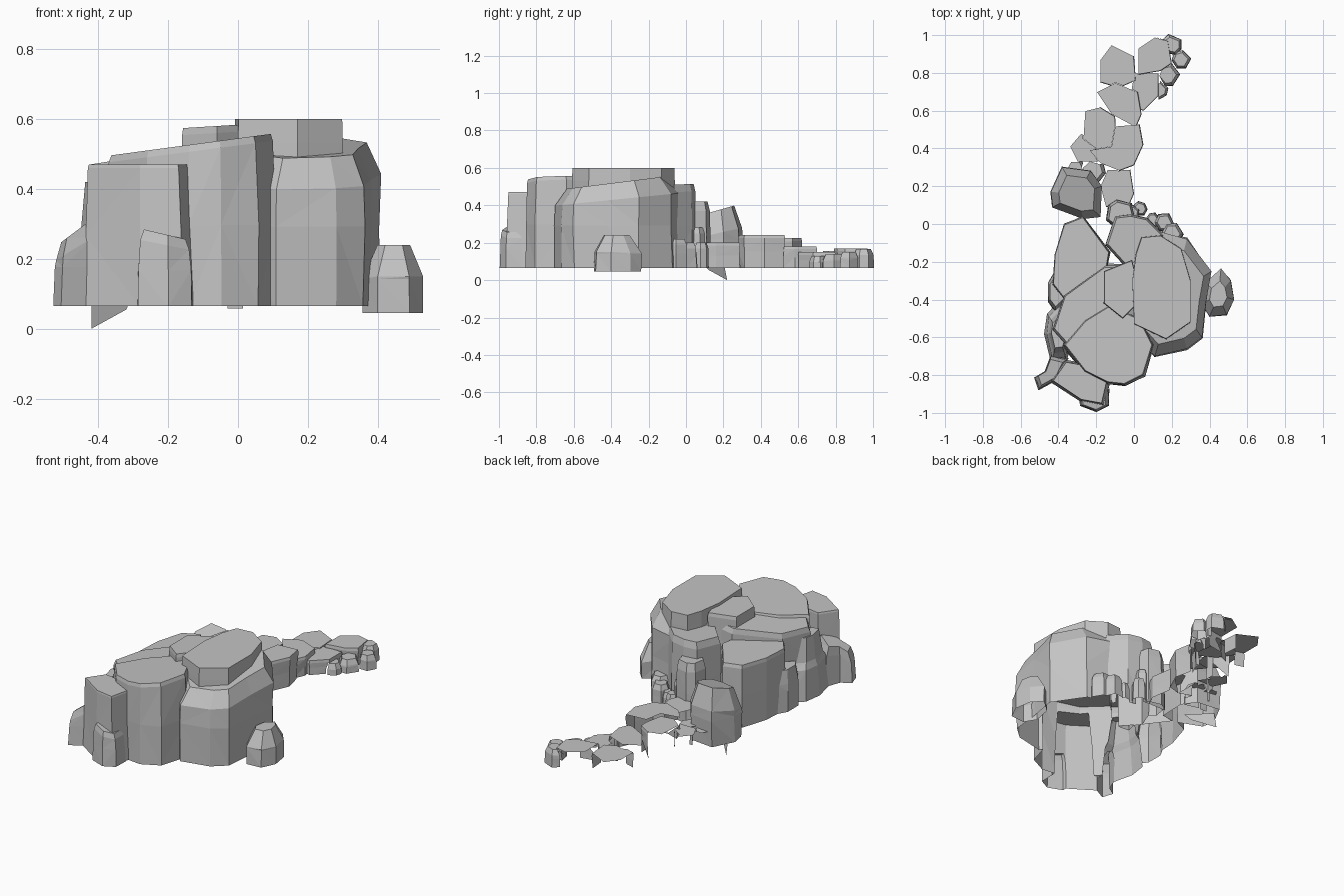
import bpy, bmesh, math, random
from mathutils import Vector

random.seed(4)
cube = bpy.data.objects.get("Cube")
if cube:
    bpy.data.objects.remove(cube, do_unlink=True)

GROUND = .065

stone = bpy.data.materials.new("grey stone")
stone.use_nodes = True
stone_colour = (.55, .55, .55, 1)
stone.diffuse_color = stone_colour
shader = stone.node_tree.nodes["Principled BSDF"]
shader.inputs["Base Color"].default_value = stone_colour
shader.inputs["Roughness"].default_value = .9


def finish(name, bm, collection):
    mesh = bpy.data.meshes.new(name)
    bm.to_mesh(mesh)
    bm.free()
    mesh.materials.append(stone)
    collection.objects.link(bpy.data.objects.new(name, mesh))


def rock(group, name, outline, top, slope=(0, 0), drop=.03, inset=.95,
         flare=1.05, base=GROUND, rough=.03):
    """Closed faceted column with a chamfered, tilted top."""
    points = [Vector(p) for p in outline]
    centre = sum(points, Vector((0, 0))) / len(points)
    bm = bmesh.new()

    def ring(scale, height, tilt, jitter):
        verts = []
        for p in points:
            offset = p - centre
            q = centre + offset * (scale + random.uniform(-jitter, jitter))
            z = height + tilt * offset.dot(Vector(slope))
            verts.append(bm.verts.new((q.x, q.y, z)))
        return verts

    middle = base + (top - base) * .5
    rings = [ring(flare, base, 0, rough),
             ring((1 + flare) / 2, middle, 0, rough),
             ring(1, top - drop, 1, 0),
             ring(inset, top, 1, 0)]
    count = len(points)
    for low, high in zip(rings, rings[1:]):
        for i in range(count):
            j = (i + 1) % count
            # Alternating diagonals give the split, chiselled facets
            if random.random() < .5:
                bm.faces.new((low[i], low[j], high[j]))
                bm.faces.new((low[i], high[j], high[i]))
            else:
                bm.faces.new((low[i], low[j], high[i]))
                bm.faces.new((low[j], high[j], high[i]))
    bm.faces.new(rings[0])
    bm.faces.new(rings[-1])
    bmesh.ops.recalc_face_normals(bm, faces=bm.faces)
    finish(name, bm, group)


def blob(x, y, half_x, half_y, sides=7):
    """Uneven rounded outline for the smaller stones."""
    turn = random.random() * math.tau
    outline = []
    for i in range(sides):
        angle = turn + math.tau * (i + random.uniform(-.25, .25)) / sides
        outline.append((x + half_x * math.cos(angle), y + half_y * math.sin(angle)))
    return outline


def new_group(name):
    group = bpy.data.collections.new(name)
    bpy.context.scene.collection.children.link(group)
    return group


def fuse(group, name, unwanted):
    """Union a group of rocks into one shell and remove the unwanted faces."""
    parts = list(group.objects)
    body = parts[0]
    group.objects.unlink(body)
    bpy.context.scene.collection.objects.link(body)
    union = body.modifiers.new("union", "BOOLEAN")
    union.operation = "UNION"
    union.operand_type = "COLLECTION"
    union.collection = group
    union.solver = "EXACT"
    bpy.context.view_layer.update()
    graph = bpy.context.evaluated_depsgraph_get()
    mesh = bpy.data.meshes.new_from_object(body.evaluated_get(graph))
    bm = bmesh.new()
    bm.from_mesh(mesh)
    bm.normal_update()
    bmesh.ops.delete(bm, geom=[f for f in bm.faces if unwanted(f)], context="FACES")
    for face in bm.faces:
        face.material_index = 0
    for part in parts:
        bpy.data.objects.remove(part, do_unlink=True)
    bpy.data.collections.remove(group)
    finish(name, bm, bpy.context.scene.collection)


def is_underside(face):
    return face.normal.z < -.9


def is_open_trail_side(face):
    """The trail is walled on its east side and at its far tip only."""
    n = face.normal
    centre = face.calc_center_median()
    west = abs(n.z) < .6 and n.x - .5 * n.y < .1 and centre.x < .15
    return west or is_underside(face)


# Main mass: flat summit on a broad sloping shoulder
mass = new_group("mass_parts")
rock(mass, "summit",
     [(.04, -.07), (.14, -.06), (.25, -.13), (.3, -.3), (.3, -.52),
      (.17, -.61), (.0, -.53), (-.01, -.3), (.01, -.16)],
     .6, drop=.07, inset=.99, flare=1.06)
rock(mass, "east_shoulder",
     [(.1, -.03), (.28, -.08), (.41, -.25), (.38, -.42), (.36, -.6),
      (.28, -.66), (.11, -.7), (-.05, -.52), (-.05, -.2)],
     .52, slope=(0, .1), drop=.09, inset=.8, flare=1)

# Plateaus stepping down around the summit
rock(mass, "front_plateau",
     [(-.13, -.43), (.03, -.5), (.1, -.64), (.05, -.8), (-.05, -.85),
      (-.14, -.84), (-.26, -.78), (-.37, -.64), (-.26, -.51)],
     .53, slope=(.13, 0), drop=.02, inset=.97, flare=1.06)
rock(mass, "inner_west_plateau",
     [(-.16, -.25), (-.01, -.19), (.04, -.4), (-.06, -.5), (-.16, -.42)],
     .58, slope=(.06, 0), drop=.02, inset=.97, flare=1)
rock(mass, "outer_west_plateau",
     [(-.15, -.22), (-.05, -.22), (-.08, -.5), (-.34, -.66), (-.43, -.56),
      (-.37, -.38)],
     .5, slope=(.15, 0), drop=.03, flare=1.03)
rock(mass, "north_west_plateau",
     [(-.27, .04), (-.37, .0), (-.42, -.16), (-.43, -.32), (-.36, -.41),
      (-.15, -.27), (-.13, -.15)],
     .44, slope=(.05, 0), drop=.02, inset=.97, flare=1.01)
rock(mass, "front_west_plateau",
     [(-.43, -.83), (-.36, -.73), (-.25, -.75), (-.14, -.82), (-.17, -.95),
      (-.28, -.93)],
     .47, drop=.01, inset=.98, flare=1.13)
rock(mass, "north_buttress",
     [(-.1, .04), (-.02, .05), (.07, .03), (.16, -.06), (.1, -.22),
      (-.05, -.22), (-.15, -.11)],
     .51, slope=(0, .04), drop=.04, inset=.92, flare=1)
rock(mass, "north_step", blob(-.07, .05, .08, .08), .42, drop=.05, inset=.85)
rock(mass, "west_step", blob(-.4, -.58, .05, .12), .42, drop=.14, inset=.75,
     flare=1.5)
rock(mass, "west_ledge", blob(-.41, -.36, .05, .1), .31, drop=.08, inset=.8)

# Low stones leaning on the foot of the mass
rock(mass, "south_west_knob",
     [(-.5, -.87), (-.41, -.82), (-.36, -.72), (-.44, -.7), (-.47, -.78),
      (-.52, -.81)],
     .29, slope=(.6, 0), drop=.05, inset=.8, flare=1.15)
rock(mass, "front_foot",
     [(-.28, -.9), (-.14, -.88), (-.14, -.96), (-.2, -.99), (-.28, -.96)],
     .27, slope=(-.2, 0), drop=.03, inset=.85, flare=1.12)
rock(mass, "north_west_boulder",
     [(-.38, .3), (-.23, .28), (-.17, .2), (-.18, .04), (-.27, .03),
      (-.43, .09), (-.44, .17)],
     .37, slope=(0, .2), drop=.12, inset=.7, flare=1)
for i, (x, y, size, top) in enumerate([
        (.16, .01, .05, .2), (.2, -.05, .06, .22), (.1, .02, .04, .17),
        (.03, .08, .04, .2), (-.01, .06, .04, .28)]):
    rock(mass, f"north_pebble_{i}", blob(x, y, size, size, 6), top, drop=.03, inset=.75)
fuse(mass, "rock_mass", is_underside)

boulder = new_group("boulder_parts")
rock(boulder, "boulder_body",
     [(.46, -.24), (.38, -.31), (.36, -.42), (.4, -.49), (.49, -.48),
      (.53, -.4), (.51, -.3)],
     .24, drop=.09, inset=.55, flare=1.02, base=.045)
fuse(boulder, "east_boulder", is_underside)

# Flat stepping stones trailing to the back
trail = new_group("trail_parts")
slabs = [
    ([(-.26, .6), (-.18, .62), (-.1, .57), (-.09, .4), (-.18, .38), (-.27, .45)], .225),
    ([(-.1, .52), (.03, .53), (.05, .42), (.0, .31), (-.08, .28), (-.18, .32),
      (-.24, .39), (-.12, .41)], .24),
    ([(-.12, .95), (.0, .89), (.01, .76), (-.08, .72), (-.18, .75), (-.18, .87)], .155),
    ([(.02, .93), (.11, .99), (.18, .97), (.2, .85), (.14, .81), (.02, .79)], .17),
    ([(-.02, .29), (.0, .16), (-.03, .09), (-.15, .09), (-.18, .2), (-.14, .29)], .2),
    ([(.0, .8), (.13, .8), (.13, .68), (.05, .6), (-.03, .62)], .15),
    ([(-.2, .7), (-.1, .75), (.02, .7), (.04, .58), (.01, .51), (-.12, .58)], .18),
    ([(-.34, .41), (-.28, .48), (-.22, .45), (-.18, .33), (-.3, .33)], .17)]
for i, (outline, top) in enumerate(slabs):
    rock(trail, f"trail_slab_{i}", outline, top, drop=.015, inset=.97, flare=.95)
for i, (x, y, size, top) in enumerate([
        (.2, .95, .055, .165), (.25, .87, .05, .15), (.18, .79, .06, .14),
        (.13, .71, .05, .13), (-.22, .28, .07, .16), (-.31, .29, .06, .15)]):
    rock(trail, f"trail_pebble_{i}", blob(x, y, size, size, 6), top, drop=.03, inset=.75)
fuse(trail, "stone_trail", is_open_trail_side)

# Thin splinters hanging below the ground line
for name, points in {
        "west_splinter": [(-.42, .22, .0), (-.32, .12, .055), (-.3, .08, .1),
                          (-.42, .2, .1)],
        "north_splinter": [(-.03, .1, .058), (.015, .1, .058), (.015, .1, .1),
                           (-.03, .1, .1)]}.items():
    bm = bmesh.new()
    bm.faces.new([bm.verts.new(p) for p in points])
    finish(name, bm, bpy.context.scene.collection)
